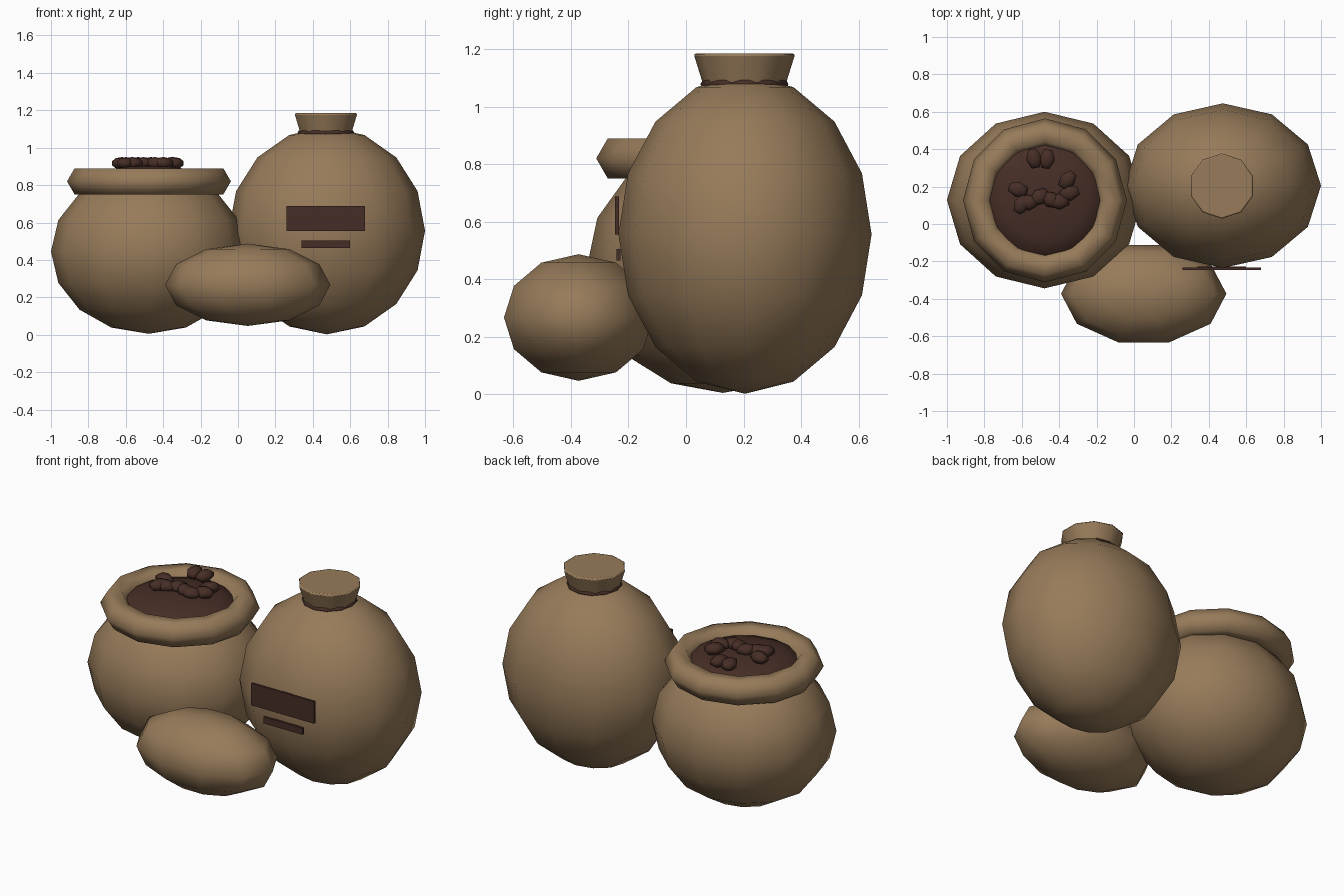
import bpy, math

if "Cube" in bpy.data.objects:
    bpy.data.objects.remove(bpy.data.objects["Cube"])


def material(name, rgb):
    m = bpy.data.materials.new(name)
    m.diffuse_color = (*rgb, 1)
    m.use_nodes = True
    m.node_tree.nodes["Principled BSDF"].inputs["Base Color"].default_value = m.diffuse_color
    return m


BURLAP = material("burlap", (0.31, 0.198, 0.102))
DARK = material("dark_coffee", (0.062, 0.027, 0.019))


def finish(name, mat, angle=60):
    o = bpy.context.object
    o.name = name
    o.data.materials.append(mat)
    bpy.ops.object.shade_smooth_by_angle(angle=math.radians(angle))
    return o


def ball(name, loc, radii, segs, rings, mat, turn=0):
    bpy.ops.mesh.primitive_uv_sphere_add(segments=segs, ring_count=rings, radius=1,
                                         location=loc, rotation=(0, 0, math.radians(turn)))
    bpy.context.object.scale = radii
    bpy.ops.object.transform_apply(location=False, rotation=False, scale=True)
    return finish(name, mat)


def ring(name, loc, major, minor, segs, sides, mat):
    bpy.ops.mesh.primitive_torus_add(location=loc, major_radius=major, minor_radius=minor,
                                     major_segments=segs, minor_segments=sides)
    return finish(name, mat, 80)


def plate(name, x0, x1, y0, y1, z0, z1):
    bpy.ops.mesh.primitive_cube_add(size=1, location=((x0 + x1) / 2, (y0 + y1) / 2, (z0 + z1) / 2))
    bpy.context.object.scale = (x1 - x0, y1 - y0, z1 - z0)
    bpy.ops.object.transform_apply(location=False, rotation=False, scale=True)
    return finish(name, DARK, 30)


# Open sack with rolled rim and coffee filling
ball("open_sack", (-0.478, 0.128, 0.445), (0.522, 0.472, 0.44), 12, 8, BURLAP)
ring("rolled_rim", (-0.476, 0.126, 0.82), 0.358, 0.08, 12, 6, BURLAP)
ball("coffee_fill", (-0.476, 0.128, 0.825), (0.315, 0.315, 0.08), 16, 8, DARK)

# Loose beans on top: x, y, turn
beans = [(-0.535, 0.35, 100), (-0.465, 0.347, 80), (-0.355, 0.235, 50),
         (-0.345, 0.165, 15), (-0.62, 0.185, -15), (-0.60, 0.105, 60),
         (-0.565, 0.115, 10), (-0.505, 0.145, 35), (-0.445, 0.13, -30),
         (-0.40, 0.12, 5)]
for i, (x, y, turn) in enumerate(beans):
    ball(f"bean_{i + 1}", (x, y, 0.917), (0.062, 0.045, 0.033), 6, 5, DARK, turn)

# Tied sack
ball("tied_sack", (0.475, 0.205, 0.556), (0.525, 0.44, 0.554), 12, 8, BURLAP)
bpy.ops.mesh.primitive_cone_add(vertices=10, radius1=0.138, radius2=0.177, depth=0.125,
                                location=(0.47, 0.203, 1.1225))
neck = finish("sack_neck", BURLAP, 40)
bevel = neck.modifiers.new("soft_edge", 'BEVEL')
bevel.width = 0.01
bevel.segments = 2
bevel.limit_method = 'ANGLE'
bevel.angle_limit = math.radians(50)
ring("neck_rope", (0.47, 0.203, 1.078), 0.137, 0.016, 12, 6, DARK)

# Label plates on the tied sack
plate("label_large", 0.26, 0.68, -0.246, -0.232, 0.555, 0.688)
plate("label_small", 0.34, 0.60, -0.242, -0.228, 0.465, 0.505)

# Small sack lying in front
ball("lying_sack", (0.052, -0.373, 0.267), (0.442, 0.273, 0.22), 10, 6, BURLAP, 0)
lying = bpy.context.object
# Vertices point along y, so the x ends are flat
for v in lying.data.vertices:
    a = math.atan2(v.co.y / 0.273, v.co.x / 0.442) + math.radians(18)
    r = math.hypot(v.co.x / 0.442, v.co.y / 0.273)
    v.co.x, v.co.y = 0.442 * r * math.cos(a), 0.273 * r * math.sin(a)
